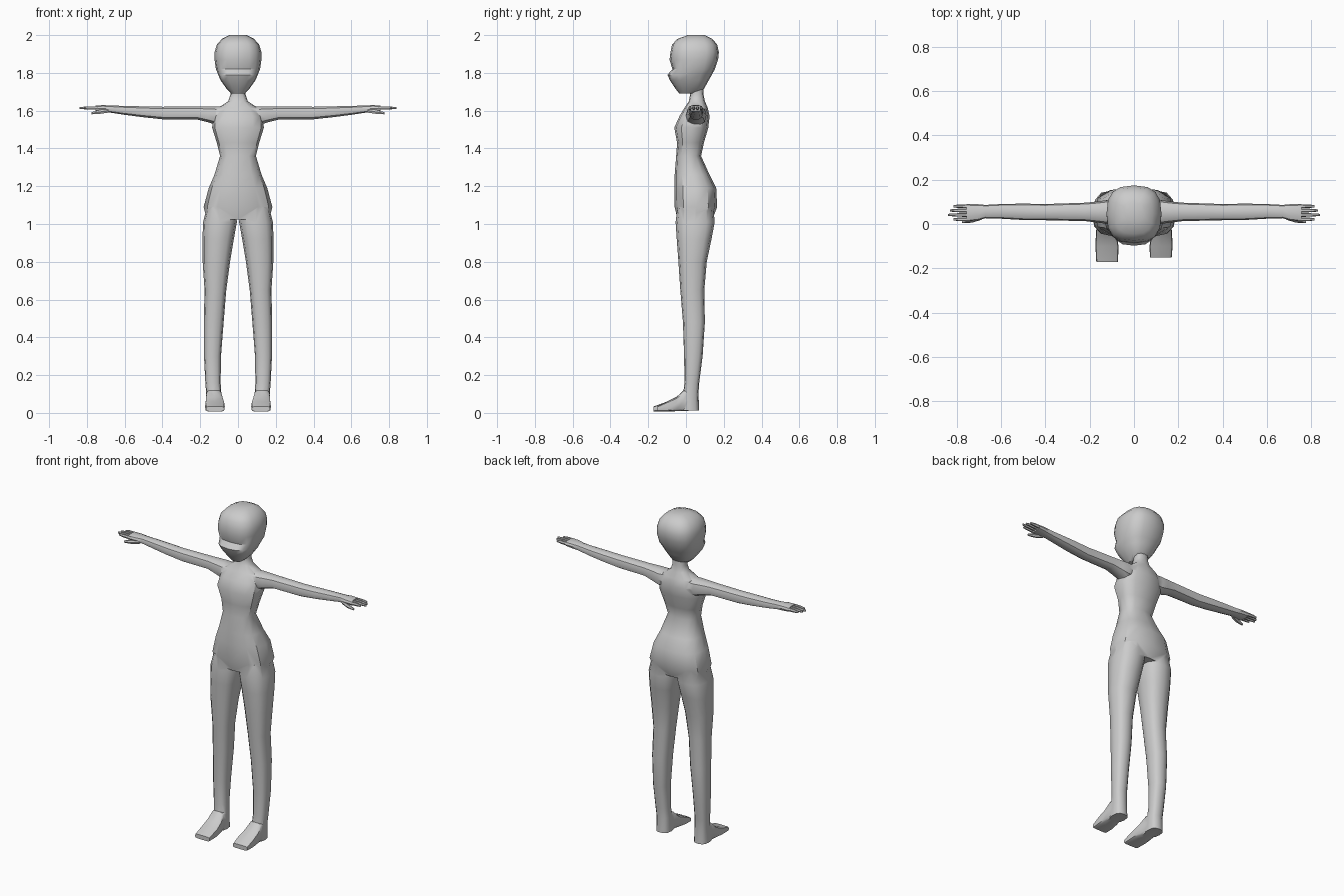
import bpy, bmesh, math
from mathutils import Vector


def ring_points(axis, pos, u0, u1, v0, v1, n, p):
    """Rounded-square ring spanning u0..u1 by v0..v1, at pos along the axis."""
    pts = []
    for i in range(n):
        a = 2 * math.pi * i / n
        c, s = math.cos(a), math.sin(a)
        u = (u0 + u1) / 2 + (u1 - u0) / 2 * math.copysign(abs(c) ** (2 / p), c)
        v = (v0 + v1) / 2 + (v1 - v0) / 2 * math.copysign(abs(s) ** (2 / p), s)
        pts.append({'z': (u, v, pos), 'y': (u, pos, v), 'x': (pos, u, v)}[axis])
    return pts


def loft(name, axis, rings, n=12, p=2.6, side=1):
    """Skin closed rings into a capped solid; side=-1 mirrors it across x."""
    bm = bmesh.new()
    loops = [[bm.verts.new((x * side, y, z)) for x, y, z in ring_points(axis, *r, n, p)]
             for r in rings]
    for a, b in zip(loops, loops[1:]):
        for i in range(n):
            j = (i + 1) % n
            bm.faces.new((a[i], a[j], b[j], b[i]))
    bm.faces.new(loops[0])
    bm.faces.new(loops[-1])
    bmesh.ops.recalc_face_normals(bm, faces=bm.faces)
    me = bpy.data.meshes.new(name)
    bm.to_mesh(me)
    bm.free()
    ob = bpy.data.objects.new(name, me)
    bpy.context.collection.objects.link(ob)
    return ob


def activate(ob):
    bpy.ops.object.select_all(action='DESELECT')
    ob.select_set(True)
    bpy.context.view_layer.objects.active = ob


def merge(base, part):
    """Union a part into the base and remove the leftover."""
    activate(base)
    mod = base.modifiers.new("union", 'BOOLEAN')
    mod.operation, mod.solver, mod.object = 'UNION', 'EXACT', part
    bpy.ops.object.modifier_apply(modifier=mod.name)
    bpy.data.objects.remove(part)


def sym(rows):
    """Rows of (z, half width, front, back) to full rings."""
    return [(z, -h, h, f, b) for z, h, f, b in rows]


# torso and neck
body = loft("body", 'z', sym([
    (1.025, 0.165, -0.045, 0.14), (1.09, 0.182, -0.06, 0.165), (1.19, 0.155, -0.062, 0.16),
    (1.26, 0.125, -0.06, 0.125), (1.36, 0.095, -0.052, 0.08), (1.43, 0.112, -0.047, 0.095),
    (1.51, 0.137, -0.062, 0.118), (1.57, 0.13, -0.035, 0.125), (1.615, 0.105, -0.008, 0.115),
    (1.65, 0.052, 0.015, 0.1), (1.685, 0.04, 0.022, 0.093), (1.74, 0.04, 0.022, 0.09)]))

# head with brow, nose and chin profile
head = loft("head", 'z', sym([
    (1.69, 0.035, -0.035, 0.05), (1.715, 0.06, -0.055, 0.095), (1.76, 0.092, -0.085, 0.12),
    (1.79, 0.105, -0.098, 0.137), (1.82, 0.117, -0.072, 0.153), (1.87, 0.124, -0.087, 0.17),
    (1.91, 0.124, -0.082, 0.174), (1.95, 0.112, -0.074, 0.165), (1.98, 0.085, -0.045, 0.14),
    (2.0, 0.045, 0.01, 0.1)]), n=16, p=2.7)
merge(body, head)

for side, toe in ((-1, -0.172), (1, -0.152)):
    # leg
    leg = loft("leg", 'z', [
        (0.012, 0.085, 0.17, -0.03, 0.07), (0.10, 0.088, 0.168, -0.015, 0.066),
        (0.16, 0.092, 0.173, -0.008, 0.07), (0.30, 0.09, 0.18, -0.01, 0.088),
        (0.48, 0.076, 0.181, -0.016, 0.1), (0.65, 0.062, 0.177, -0.03, 0.097),
        (0.80, 0.042, 0.187, -0.04, 0.11), (0.92, 0.022, 0.188, -0.049, 0.135),
        (1.01, 0.006, 0.185, -0.055, 0.152), (1.09, 0.012, 0.165, -0.045, 0.145)],
        side=side)
    merge(body, leg)

    # foot
    foot = loft("foot", 'y', [
        (toe, 0.072, 0.17, 0.008, 0.034), (-0.10, 0.07, 0.174, 0.007, 0.06),
        (-0.05, 0.077, 0.172, 0.009, 0.085), (-0.012, 0.086, 0.169, 0.009, 0.12),
        (0.04, 0.09, 0.165, 0.014, 0.12)], n=12, p=5, side=side)
    merge(body, foot)

    # arm and palm
    arm = loft("arm", 'x', [
        (0.04, 0.005, 0.1, 1.54, 1.622), (0.12, 0.0, 0.108, 1.525, 1.624),
        (0.16, 0.006, 0.102, 1.537, 1.624), (0.22, 0.013, 0.096, 1.553, 1.623),
        (0.40, 0.017, 0.09, 1.553, 1.622), (0.50, 0.018, 0.092, 1.564, 1.624),
        (0.60, 0.024, 0.09, 1.577, 1.626), (0.67, 0.026, 0.086, 1.588, 1.628),
        (0.71, 0.014, 0.09, 1.592, 1.63), (0.755, 0.012, 0.09, 1.597, 1.628)],
        n=10, side=side)
    merge(body, arm)

    # fingers
    for k, (y, tip) in enumerate(((0.021, 0.815), (0.041, 0.838), (0.061, 0.83), (0.08, 0.815))):
        loft(f"finger_{k}_{'right' if side > 0 else 'left'}", 'x', [
            (0.74, y - 0.009, y + 0.009, 1.603, 1.624),
            (0.79, y - 0.008, y + 0.008, 1.605, 1.624),
            (tip, y - 0.005, y + 0.005, 1.608, 1.62)], n=6, p=2.2, side=side)
    # thumb
    loft("thumb_right" if side > 0 else "thumb_left", 'x', [
        (0.685, 0.02, 0.045, 1.588, 1.615), (0.73, 0.006, 0.027, 1.582, 1.605),
        (0.775, 0.004, 0.017, 1.58, 1.593)], n=6, p=2.2, side=side)

# smooth shading with sharp creases kept
for ob in list(bpy.context.scene.objects):
    activate(ob)
    bpy.ops.object.shade_smooth_by_angle(angle=math.radians(40))
